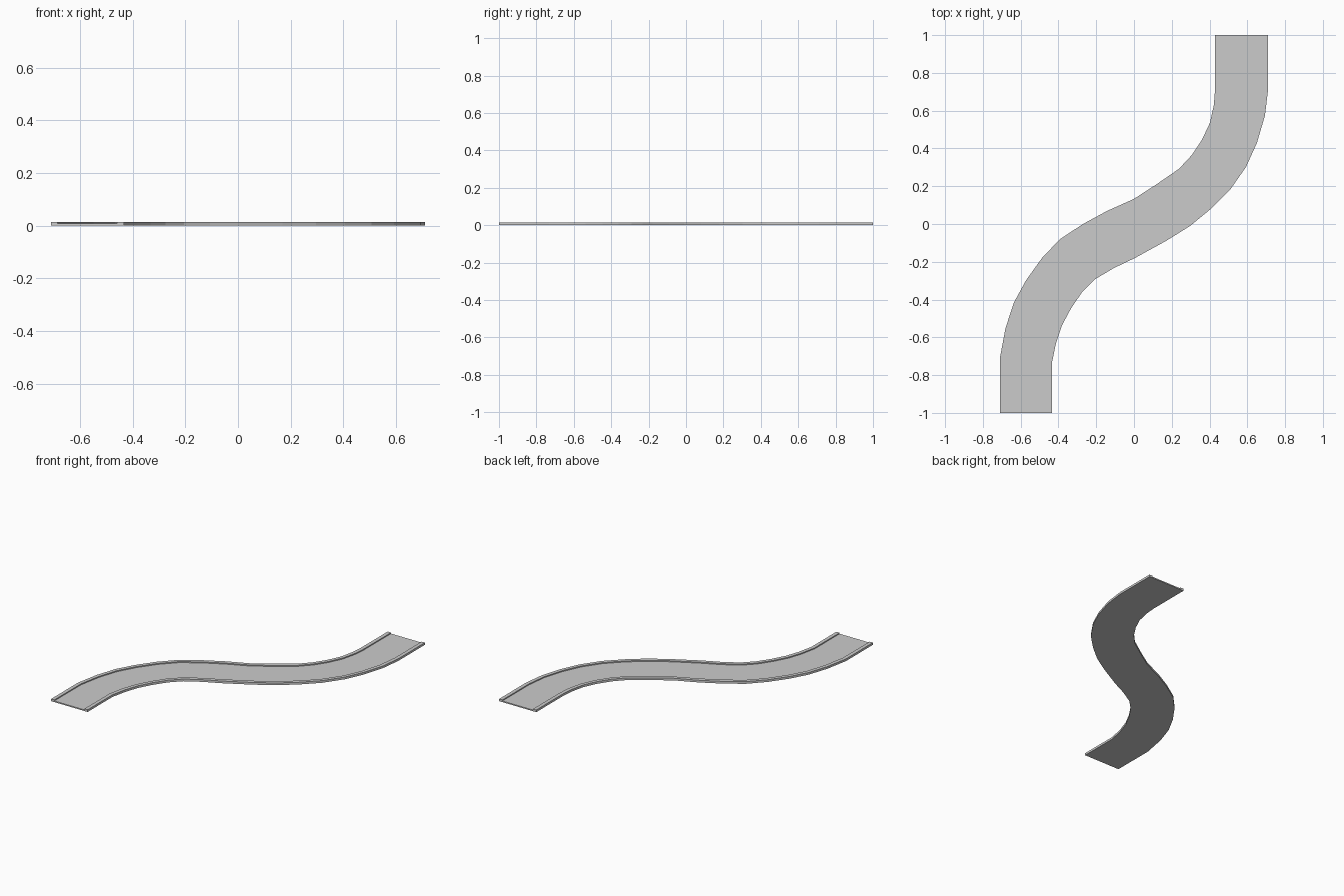
import bpy, bmesh
from mathutils import Vector

if "Cube" in bpy.data.objects:
    bpy.data.objects.remove(bpy.data.objects["Cube"])

# Matching stations along the left and right edges of the S-bend
LEFT = [(-.71, -1), (-.71, -.71), (-.68, -.55), (-.635, -.414), (-.571, -.297),
        (-.487, -.18), (-.392, -.08), (-.27, 0), (-.143, .069), (0, .133),
        (.122, .212), (.238, .292), (.307, .366), (.36, .446), (.402, .536),
        (.423, .631), (.429, .711), (.429, 1)]
RIGHT = [(-.434, -1), (-.434, -.732), (-.413, -.631), (-.381, -.536), (-.333, -.446),
         (-.275, -.361), (-.206, -.292), (-.106, -.233), (.005, -.18), (.169, -.09),
         (.296, -.011), (.407, .08), (.508, .18), (.593, .302), (.651, .43),
         (.693, .573), (.71, .711), (.71, 1)]
LIP = 0.09       # lip width as a fraction of track width
BED, TOP = 0.008, 0.015

# Cross-section: flat bed with a raised lip on both sides
SECTION = [(0, 0), (0, TOP), (LIP, TOP), (LIP, BED),
           (1 - LIP, BED), (1 - LIP, TOP), (1, TOP), (1, 0)]


def sweep(name, section):
    bm = bmesh.new()
    rings = []
    for l, r in zip(LEFT, RIGHT):
        l, r = Vector(l), Vector(r)
        rings.append([bm.verts.new((*l.lerp(r, t), z)) for t, z in section])
    n = len(section)
    for a, b in zip(rings, rings[1:]):
        for i in range(n):
            j = (i + 1) % n
            bm.faces.new((a[i], a[j], b[j], b[i]))
    bm.faces.new(rings[0])
    bm.faces.new(rings[-1][::-1])
    bmesh.ops.recalc_face_normals(bm, faces=bm.faces)
    mesh = bpy.data.meshes.new(name)
    bm.to_mesh(mesh)
    bm.free()
    obj = bpy.data.objects.new(name, mesh)
    bpy.context.collection.objects.link(obj)
    return obj


# Curved track piece
sweep("curved_track", SECTION)
